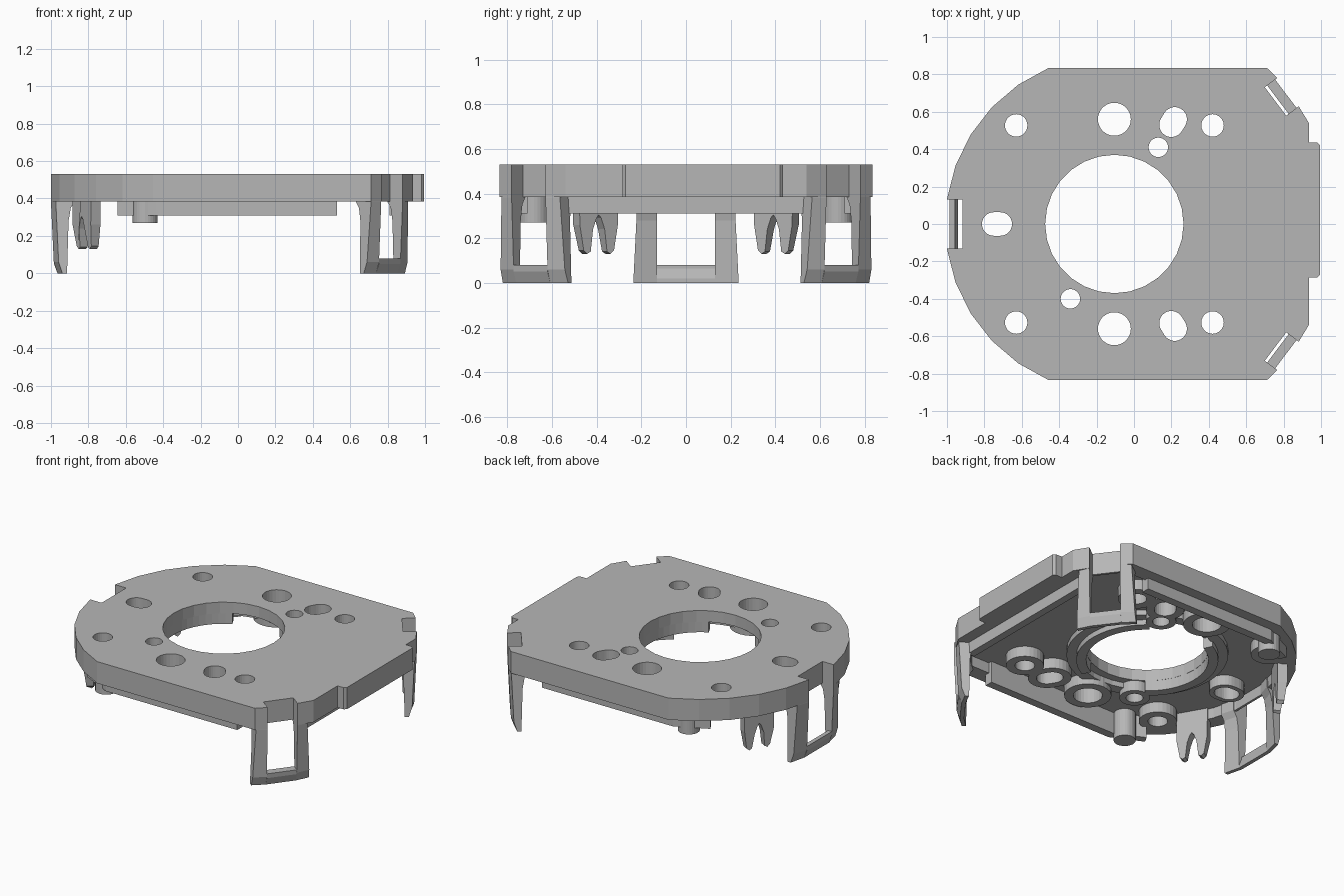
import bpy, bmesh
from math import cos, sin, pi, radians, atan2
from mathutils import Vector, Matrix

if "Cube" in bpy.data.objects:
    bpy.data.objects.remove(bpy.data.objects["Cube"])

grey = bpy.data.materials.new("light_grey_plastic")
grey.use_nodes = True
grey.diffuse_color = (0.47, 0.47, 0.47, 1)
grey.node_tree.nodes["Principled BSDF"].inputs["Base Color"].default_value = grey.diffuse_color

TOP, RIM, FLOOR, LIP = 0.53, 0.385, 0.455, 0.31
CX = -0.105  # centre of the main opening and of the rounded end


def loft(name, a, b):
    """Solid between two matching 3D loops."""
    bm = bmesh.new()
    va, vb = [bm.verts.new(p) for p in a], [bm.verts.new(p) for p in b]
    n = len(va)
    bm.faces.new(va)
    bm.faces.new(vb[::-1])
    for i in range(n):
        j = (i + 1) % n
        bm.faces.new((va[j], va[i], vb[i], vb[j]))
    bmesh.ops.recalc_face_normals(bm, faces=bm.faces)
    mesh = bpy.data.meshes.new(name)
    bm.to_mesh(mesh)
    bm.free()
    mesh.materials.append(grey)
    ob = bpy.data.objects.new(name, mesh)
    bpy.context.collection.objects.link(ob)
    return ob


def prism(name, pts, z0, z1):
    return loft(name, [(x, y, z0) for x, y in pts], [(x, y, z1) for x, y in pts])


def box(name, x0, x1, y0, y1, z0, z1):
    return prism(name, [(x0, y0), (x1, y0), (x1, y1), (x0, y1)], z0, z1)


def capsule(c1, c2, r, half=14):
    """Outline of a circle swept from c1 to c2."""
    a = atan2(c2[1] - c1[1], c2[0] - c1[0])
    return [(c[0] + r * cos(s + pi * i / half), c[1] + r * sin(s + pi * i / half))
            for c, s in ((c2, a - pi / 2), (c1, a + pi / 2))
            for i in range(half + (c1 != c2))]


def arc(r, a0, a1, n=18):
    return [(CX + r * cos(radians(a0 + (a1 - a0) * i / n)),
             r * sin(radians(a0 + (a1 - a0) * i / n))) for i in range(n + 1)]


def outline(d):
    """Body outline, moved inward by d."""
    half = [(0.935 - d, 0.54 - d / 3), (0.88 - 0.8 * d, 0.63 - 0.6 * d),
            (0.767 - 0.8 * d, 0.78 - 0.6 * d), (0.71 - d / 2, 0.835 - d)]
    half += arc(0.905 - d, 112.8, 171.7, 5)
    half[4] = (half[4][0], 0.835 - d)
    return half + [(x, -y) for x, y in reversed(half)]


def cut(ob, cutters):
    for c in cutters:
        m = ob.modifiers.new("cut", "BOOLEAN")
        m.operation, m.solver, m.object = "DIFFERENCE", "EXACT", c
    dg = bpy.context.evaluated_depsgraph_get()
    mesh = bpy.data.meshes.new_from_object(ob.evaluated_get(dg))
    ob.modifiers.clear()
    ob.data = mesh


# Through holes: start, end, radius, width of the boss around it
holes = [((-0.34, -0.40), (-0.34, -0.40), 0.052, 0.04),
         ((0.13, 0.41), (0.13, 0.41), 0.052, 0.04),
         ((-0.75, 0), (-0.715, 0), 0.063, 0.03)]
for s in (1, -1):
    holes += [((-0.63, s * 0.527), (-0.63, s * 0.527), 0.06, 0.055),
              ((CX, s * 0.56), (CX, s * 0.56), 0.088, 0.055),
              ((0.20, s * 0.53), (0.218, s * 0.56), 0.065, 0.05),
              ((0.42, s * 0.527), (0.42, s * 0.527), 0.06, 0.055)]
hole_cutters = [prism("hole_cutter", capsule(a, b, r), -0.1, 0.7) for a, b, r, w in holes]
main_cutter = prism("main_hole_cutter", capsule((CX, 0), (CX, 0), 0.37), -0.1, 0.7)
pocket = prism("pocket_cutter", outline(0.1), 0.2, FLOOR)


# Clip frames: centre on the outer face, outward angle, half width, window half width
def place(mx, n, t, z):
    return mx @ Vector((n, t, z))


arm_profile = [(-0.002, 0.5), (0, 0.38), (-0.015, 0.06), (-0.035, 0.0), (-0.06, 0.0),
               (-0.068, 0.28), (-0.08, 0.35), (-0.105, 0.388), (-0.105, 0.5)]
ang = atan2(0.15, 0.113) * 0
clips = [("back_clip", (0.823, 0.705), radians(37), 0.175, 0.095, 0.016, 0.055),
         ("front_clip", (0.823, -0.705), radians(-37), 0.175, 0.095, 0.016, 0.055),
         ("end_clip", (-1.0, 0), pi, 0.228, 0.13, 0.026, 0.03)]
notches = []
for name, c, a, hw, win, bulge, bar in clips:
    mx = Matrix.Translation((c[0], c[1], 0)) @ Matrix.Rotation(a, 4, "Z")
    corners = [(0.1, -win), (0.1, win), (-0.083, win), (-0.083, -win)]
    notches.append(loft("notch_cutter", [place(mx, n, t, 0.2) for n, t in corners],
                        [place(mx, n, t, 0.7) for n, t in corners]))
    for s, side in ((1, "left"), (-1, "right")):
        loft(f"{name}_{side}_arm",
             [place(mx, n, s * win, z) for n, z in arm_profile],
             [place(mx, n - bulge, s * (hw + 0.008 - 0.05 * z), z) for n, z in arm_profile])
    foot = [(-0.014, 0.08), (-0.016, 0.05), (-0.035, 0.0), (-0.06, 0.0),
            (-0.06, 0.02), (-0.012 - bar, 0.065), (-0.012 - bar, 0.08)]
    loft(f"{name}_foot", [place(mx, n, win, z) for n, z in foot],
         [place(mx, n, -win, z) for n, z in foot])

# Hollow body plate with its holes and clip notches
body = prism("body_plate", outline(0), RIM, TOP)
cut(body, [pocket, main_cutter] + hole_cutters + notches)

# Side tab with eased corners
prism("side_tab", [(0.9, -0.285), (0.98, -0.285), (0.995, -0.27), (0.995, 0.42),
                   (0.98, 0.435), (0.9, 0.435)], RIM, TOP)

# Bosses under the holes
for a, b, r, w in holes:
    boss = prism("hole_boss", capsule(a, b, r + w), RIM, FLOOR + 0.03)
    cut(boss, hole_cutters + [main_cutter])

# Interrupted collar around the main opening, with a lower step outside it
for a0, a1 in ((117, 232), (297, 412)):
    collar = prism("opening_collar", arc(0.37, a0, a1) + arc(0.43, a1, a0), RIM, FLOOR + 0.01)
    cut(collar, hole_cutters)
for a0 in (0, 180):
    step = prism("collar_step", arc(0.42, a0, a0 + 180) + arc(0.49, a0 + 180, a0),
                 0.42, FLOOR + 0.01)
    cut(step, hole_cutters)

# Locating lips inside the rim
box("end_lip", 0.81, 0.86, -0.54, 0.54, LIP, FLOOR + 0.02)
for s, side in ((1, "back"), (-1, "front")):
    y = sorted((s * 0.71, s * 0.765))
    box(f"{side}_lip", -0.44, 0.53, *y, LIP, FLOOR + 0.02)
    # angled end of the lip following the rounded end
    prism(f"{side}_lip_end", [(-0.44, s * 0.765), (-0.44, s * 0.71),
                              (-0.62, s * 0.62), (-0.645, s * 0.665)], LIP, FLOOR + 0.02)
    # round locating pin
    prism(f"{side}_pin", capsule((-0.497, s * 0.68), (-0.497, s * 0.68), 0.067),
          0.27, FLOOR + 0.02)
    # two-pronged fork hanging from the floor
    mx = (Matrix.Translation((-0.81, s * 0.405, 0))
          @ Matrix.Rotation(atan2(s * 0.4, -0.7), 4, "Z"))
    prong = [(0.012, 0.29), (0.03, 0.24), (0.042, 0.14), (0.06, 0.13), (0.078, 0.145),
             (0.098, 0.26), (0.102, 0.5), (0, 0.5), (0, 0.305)]
    for k, which in ((1, "outer"), (-1, "inner")):
        loft(f"{side}_fork_{which}_prong",
             [place(mx, -0.03, k * t, z) for t, z in prong],
             [place(mx, 0.03 if z > 0.2 else 0.015, k * t, z) for t, z in prong])

for c in hole_cutters + notches + [main_cutter, pocket]:
    bpy.data.objects.remove(c)
